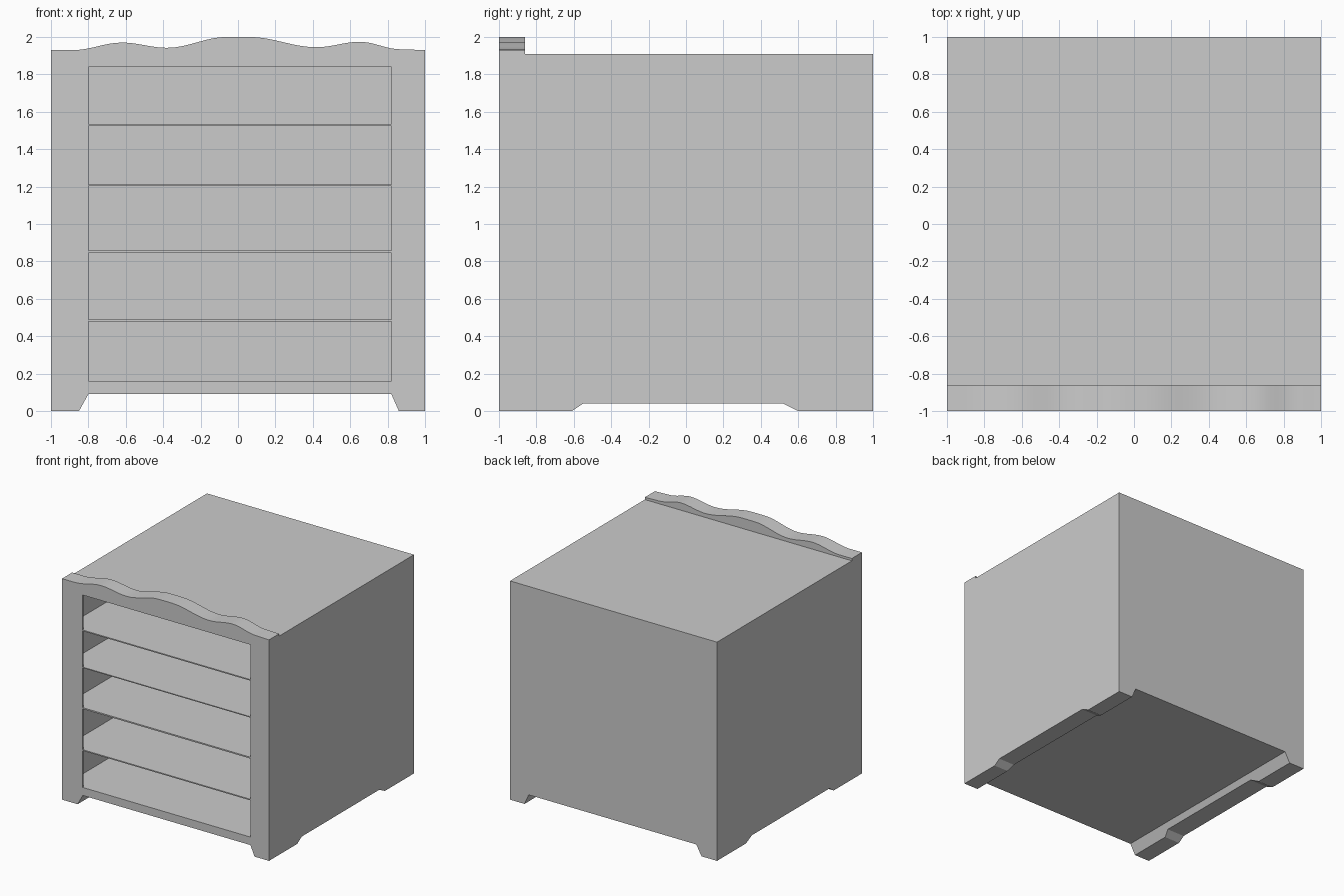
import bpy, bmesh, math

if "Cube" in bpy.data.objects:
    bpy.data.objects.remove(bpy.data.objects["Cube"])


def finish(name, bm):
    bmesh.ops.remove_doubles(bm, verts=bm.verts, dist=1e-5)
    bmesh.ops.recalc_face_normals(bm, faces=bm.faces)
    me = bpy.data.meshes.new(name)
    bm.to_mesh(me)
    bm.free()
    ob = bpy.data.objects.new(name, me)
    bpy.context.collection.objects.link(ob)
    return ob


def box(name, x0, x1, y0, y1, z0, z1):
    bm = bmesh.new()
    bmesh.ops.create_cube(bm, size=1)
    for v in bm.verts:
        v.co = ((x0 + x1) / 2 + v.co.x * (x1 - x0),
                (y0 + y1) / 2 + v.co.y * (y1 - y0),
                (z0 + z1) / 2 + v.co.z * (z1 - z0))
    return finish(name, bm)


def extrude_y(bm, depth):
    # push the existing flat faces back along y to give them thickness
    res = bmesh.ops.extrude_face_region(bm, geom=bm.faces[:], use_keep_orig=True)
    for e in res["geom"]:
        if isinstance(e, bmesh.types.BMVert):
            e.co.y += depth


WALL, SHEET, BASE, TOP = 0.055, 0.01, 0.09, 1.91
X_L, X_R = -0.80, 0.82
openings = [(0.16, 0.48), (0.49, 0.845), (0.857, 1.203), (1.211, 1.525), (1.535, 1.84)]

# Carcass: sides, back, top and bottom
y_in = -1 + SHEET
box("left_side", -1, -1 + WALL, y_in, 1, BASE, TOP)
box("right_side", 1 - WALL, 1, y_in, 1, BASE, TOP)
inner = 1 - WALL
box("back_panel", -inner, inner, inner, 1, BASE, TOP)
box("top_panel", -inner, inner, y_in, inner, TOP - 0.05, TOP)
box("bottom_panel", -inner, inner, y_in, inner, BASE, openings[0][0])

# Shelves between the openings
for i in range(4):
    box(f"shelf_{i + 1}", -inner, inner, y_in, inner, openings[i][1], openings[i + 1][0])

# Thin front frame with five openings
bm = bmesh.new()
xs = [-1, X_L, X_R, 1]
zs = [BASE] + [z for o in openings for z in o] + [TOP]
for i in range(3):
    for j in range(len(zs) - 1):
        if i == 1 and j % 2 == 1:
            continue
        bm.faces.new([bm.verts.new((x, -1, z)) for x, z in (
            (xs[i], zs[j]), (xs[i + 1], zs[j]), (xs[i + 1], zs[j + 1]), (xs[i], zs[j + 1]))])
bmesh.ops.remove_doubles(bm, verts=bm.verts, dist=1e-5)
extrude_y(bm, SHEET)
finish("front_frame", bm)

# Wavy crest along the front of the top
keys = [(-1, 1.93), (-0.88, 1.93), (-0.62, 1.97), (-0.38, 1.942), (-0.06, 2.0),
        (0.06, 2.0), (0.42, 1.945), (0.65, 1.974), (0.87, 1.934), (1, 1.93)]
curve = []
for (xa, za), (xb, zb) in zip(keys, keys[1:]):
    for k in range(8):
        t = k / 8
        curve.append((xa + (xb - xa) * t, za + (zb - za) * (1 - math.cos(math.pi * t)) / 2))
curve.append(keys[-1])
bm = bmesh.new()
bm.faces.new([bm.verts.new((x, -1, z)) for x, z in [(-1, TOP)] + curve + [(1, TOP)]])
extrude_y(bm, 0.14)
crest = finish("crest", bm)
bpy.context.view_layer.objects.active = crest
crest.select_set(True)
bpy.ops.object.shade_smooth_by_angle(angle=math.radians(30))


# Foot rails: sloped inner wall, shallow arch between front and back feet
def foot_rail(name, outer, low, high):
    bm = bmesh.new()
    rings = []
    for y, z in [(-1, 0), (-0.61, 0), (-0.55, 0.04), (0.52, 0.04), (0.6, 0), (1, 0)]:
        x = low + (high - low) * z / BASE
        rings.append([bm.verts.new(c) for c in (
            (outer, y, z), (x, y, z), (high, y, BASE), (outer, y, BASE))])
    for a, b in zip(rings, rings[1:]):
        for k in range(4):
            n = (k + 1) % 4
            bm.faces.new((a[k], a[n], b[n], b[k]))
    bm.faces.new(rings[0])
    bm.faces.new(rings[-1])
    finish(name, bm)


foot_rail("left_foot_rail", -1, -0.85, X_L)
foot_rail("right_foot_rail", 1, 0.86, X_R)
